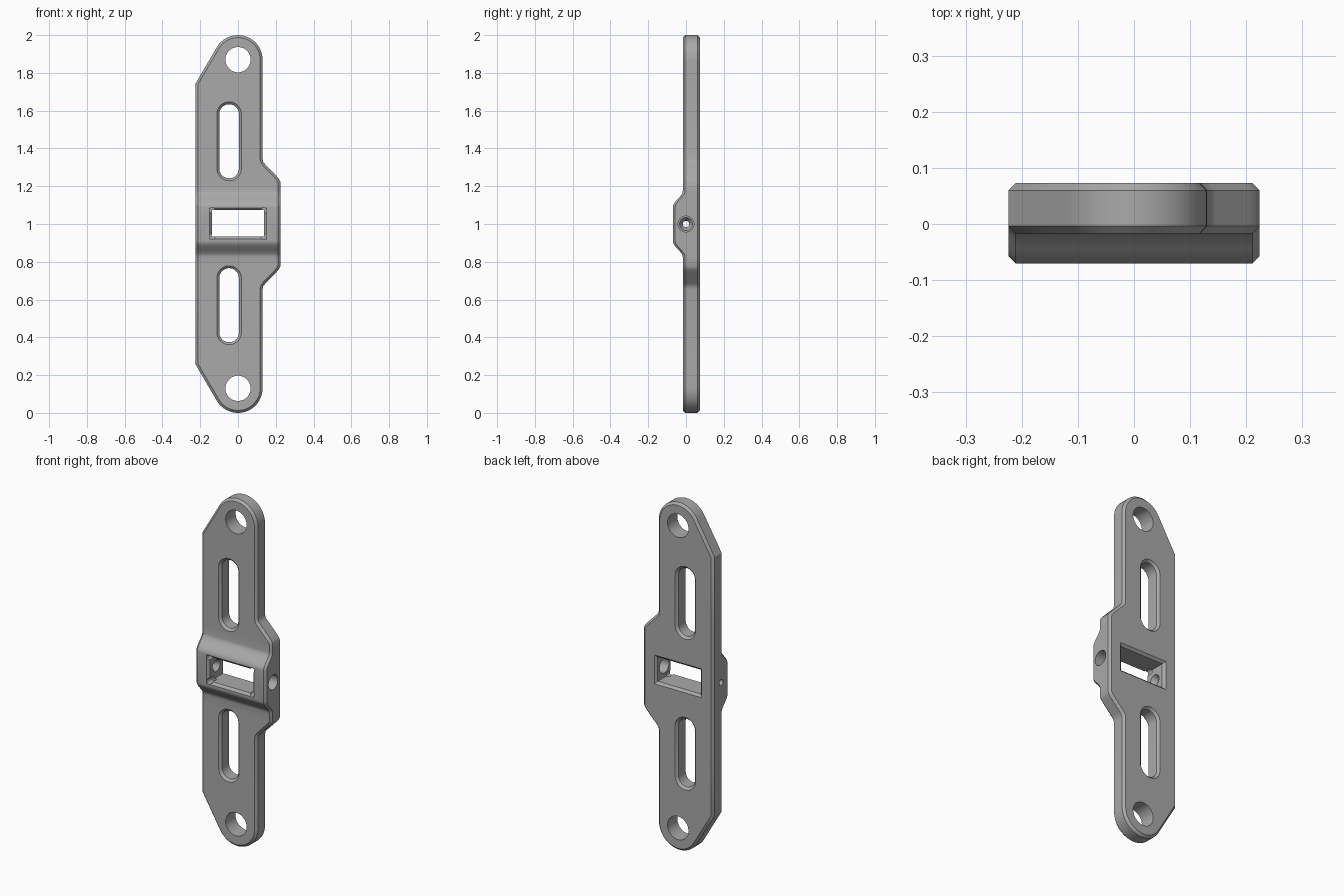
import bpy, bmesh, math
from mathutils import Vector

if "Cube" in bpy.data.objects:
    bpy.data.objects.remove(bpy.data.objects["Cube"])

MID, BACK, FRONT, BUMP, C = 1.0, 0.073, -0.017, -0.07, 0.013
R_END, Z_END = 0.13, 0.87          # end rounding, measured from the middle

grey = bpy.data.materials.new("grey")
grey.diffuse_color = (0.4, 0.4, 0.4, 1)
grey.use_nodes = True
grey.node_tree.nodes["Principled BSDF"].inputs["Base Color"].default_value = grey.diffuse_color


def interp(pts, z):
    for (z0, x0), (z1, x1) in zip(pts, pts[1:]):
        if z <= z1:
            return x0 + (x1 - x0) * (z - z0) / (z1 - z0)
    return pts[-1][1]


def arc_x(h):
    return math.sqrt(max(R_END ** 2 - (h - Z_END) ** 2, 0))


def right_x(h):
    if h > Z_END:
        return arc_x(h)
    return interp([(0, .224), (.225, .224), (.24, .216), (.255, .203), (.315, .145),
                   (.328, .134), (.345, .13), (1, .13)], h)


def left_x(h):
    if h > Z_END + R_END / 2:
        return -arc_x(h)
    return interp([(0, -.224), (.745, -.224), (Z_END + R_END / 2, -.1126)], h)


def front_y(h):
    t = min(max((h - .09) / .085, 0), 1)
    return BUMP + (FRONT - BUMP) * t * t * (3 - 2 * t)


def inset(loop, d):
    out = []
    n = len(loop)
    for i, p in enumerate(loop):
        a, b = (p - loop[i - 1]).normalized(), (loop[(i + 1) % n] - p).normalized()
        na, nb = Vector((-a.y, a.x)), Vector((-b.y, b.x))
        m = (na + nb).normalized()
        out.append(p + m * d / max(m.dot(na), .5))
    return out


def make(name, bm):
    bmesh.ops.recalc_face_normals(bm, faces=bm.faces)
    me = bpy.data.meshes.new(name)
    bm.to_mesh(me)
    bm.free()
    ob = bpy.data.objects.new(name, me)
    bpy.context.collection.objects.link(ob)
    me.materials.append(grey)
    return ob


# Plate: rows of left and right outline points, chamfered, with a raised middle
half = [.225, .24, .255, .315, .328, .345, .745]
half += [.09 + .085 * i / 10 for i in range(11)]
half += [Z_END + R_END * math.sin(math.radians(a)) for a in range(0, 90, 6)] + [.9997]
rows = sorted([-h for h in half] + half)
N = len(rows)
outline = [Vector((right_x(abs(h)), h)) for h in rows]
outline += [Vector((left_x(abs(h)), h)) for h in reversed(rows)]
inner = inset(outline, C)
bm = bmesh.new()
rings = []
for loop, side, d in ((inner, 1, 0), (outline, 1, -C), (outline, 0, C), (inner, 0, 0)):
    rings.append([bm.verts.new((p.x, (BACK if side else front_y(abs(o.y))) + d, MID + p.y))
                  for p, o in zip(loop, outline)])
for r0, r1 in zip(rings, rings[1:]):
    for i in range(2 * N):
        j = (i + 1) % (2 * N)
        bm.faces.new((r0[i], r0[j], r1[j], r1[i]))
for r in (rings[0], rings[3]):
    for i in range(N - 1):
        bm.faces.new((r[i], r[i + 1], r[2 * N - 2 - i], r[2 * N - 1 - i]))
plate = make("bracket_plate", bm)


# Cutters
def loft(name, sections):
    """Closed solid from matching 3D loops."""
    bm = bmesh.new()
    vs = [[bm.verts.new(p) for p in s] for s in sections]
    n = len(vs[0])
    for a, b in zip(vs, vs[1:]):
        for i in range(n):
            bm.faces.new((a[i], a[(i + 1) % n], b[(i + 1) % n], b[i]))
    bm.faces.new(vs[0])
    bm.faces.new(vs[-1])
    return make(name, bm)


def slot(cx, cz, r, straight, y, n=32):
    pts = []
    for i in range(n):
        a = 2 * math.pi * (i + .5) / n
        pts.append((cx + r * math.cos(a), y,
                    cz + r * math.sin(a) + math.copysign(straight, math.sin(a))))
    return pts


def rect(g, y):
    return [(sx * (.138 + g), y, 1.003 + sz * (.07 + g))
            for sx, sz in ((1, 1), (-1, 1), (-1, -1), (1, -1))]


def ring_x(x, r, n=32):
    return [(x, r * math.cos(2 * math.pi * i / n), MID + r * math.sin(2 * math.pi * i / n))
            for i in range(n)]


cutters = []
E = .02
for s in (-1, 1):
    cutters.append(loft("end_hole_cutter", [slot(0, MID + s * .87, .067, 0, y) for y in (-.2, .2)]))
    cutters.append(loft("slot_cutter", [slot(-.047, 1.004 + s * .434, .052 + g, .144, y) for g, y in
                   ((C + E, FRONT - E), (0, FRONT + C), (0, BACK - C), (C + E, BACK + E))]))
# Window with chamfered rims and relieved front corners
cutters.append(loft("window_cutter", [rect(g, y) for g, y in
               ((C + E, BUMP - E), (0, BUMP + C), (0, BACK - C), (C + E, BACK + E))]))
for sx in (-1, 1):
    for sz in (-1, 1):
        cutters.append(loft("corner_relief_cutter", [slot(sx * .136, 1.003 + sz * .068, .016, 0, y, 16)
                                                     for y in (-.2, BUMP + .05)]))
# Cross bore: wide on the right, countersunk small hole on the left
cutters.append(loft("wide_bore_cutter", [ring_x(x, .042) for x in (.05, .4)]))
cutters.append(loft("small_bore_cutter", [ring_x(x, r) for x, r in
               ((-.4, .017), (-.165, .017), (-.138, .034), (-.1, .034))]))

for c in cutters:
    m = plate.modifiers.new(c.name, 'BOOLEAN')
    m.operation, m.solver, m.object = 'DIFFERENCE', 'EXACT', c
bpy.context.view_layer.update()
final = bpy.data.meshes.new_from_object(plate.evaluated_get(bpy.context.evaluated_depsgraph_get()))
plate.modifiers.clear()
plate.data = final
for c in cutters:
    bpy.data.objects.remove(c)

bpy.context.view_layer.objects.active = plate
plate.select_set(True)
bpy.ops.object.shade_smooth_by_angle(angle=math.radians(30))
